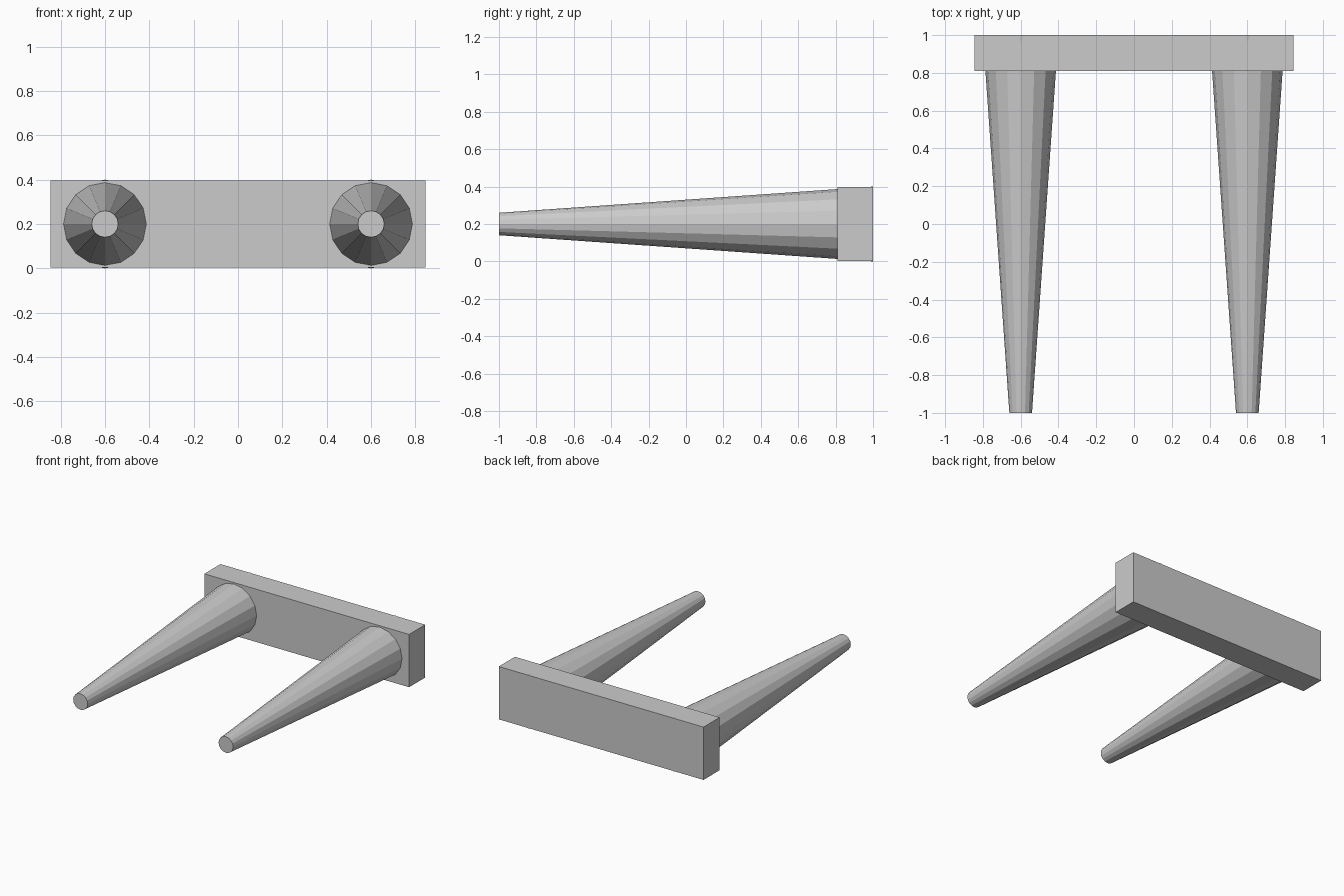
import bpy
import math

if "Cube" in bpy.data.objects:
    bpy.data.objects.remove(bpy.data.objects["Cube"])

BAR_FRONT, BAR_BACK = 0.81, 1.0
AXIS_Z = 0.2


def make_prong(name, x):
    # Tapered 16-sided prong, running from the narrow front tip into the bar
    bpy.ops.mesh.primitive_cone_add(
        vertices=16, radius1=0.06, radius2=0.2, depth=2.0,
        location=(x, 0, AXIS_Z), rotation=(-math.pi / 2, 0, 0))
    bpy.context.object.name = name


# Rear crossbar
bpy.ops.mesh.primitive_cube_add(
    size=1, location=(0, (BAR_FRONT + BAR_BACK) / 2, AXIS_Z))
bar = bpy.context.object
bar.name = "crossbar"
bar.scale = (1.69, BAR_BACK - BAR_FRONT, 0.394)

# Pair of prongs
for side, x in (("left", -0.6), ("right", 0.6)):
    make_prong(side + "_prong", x)
